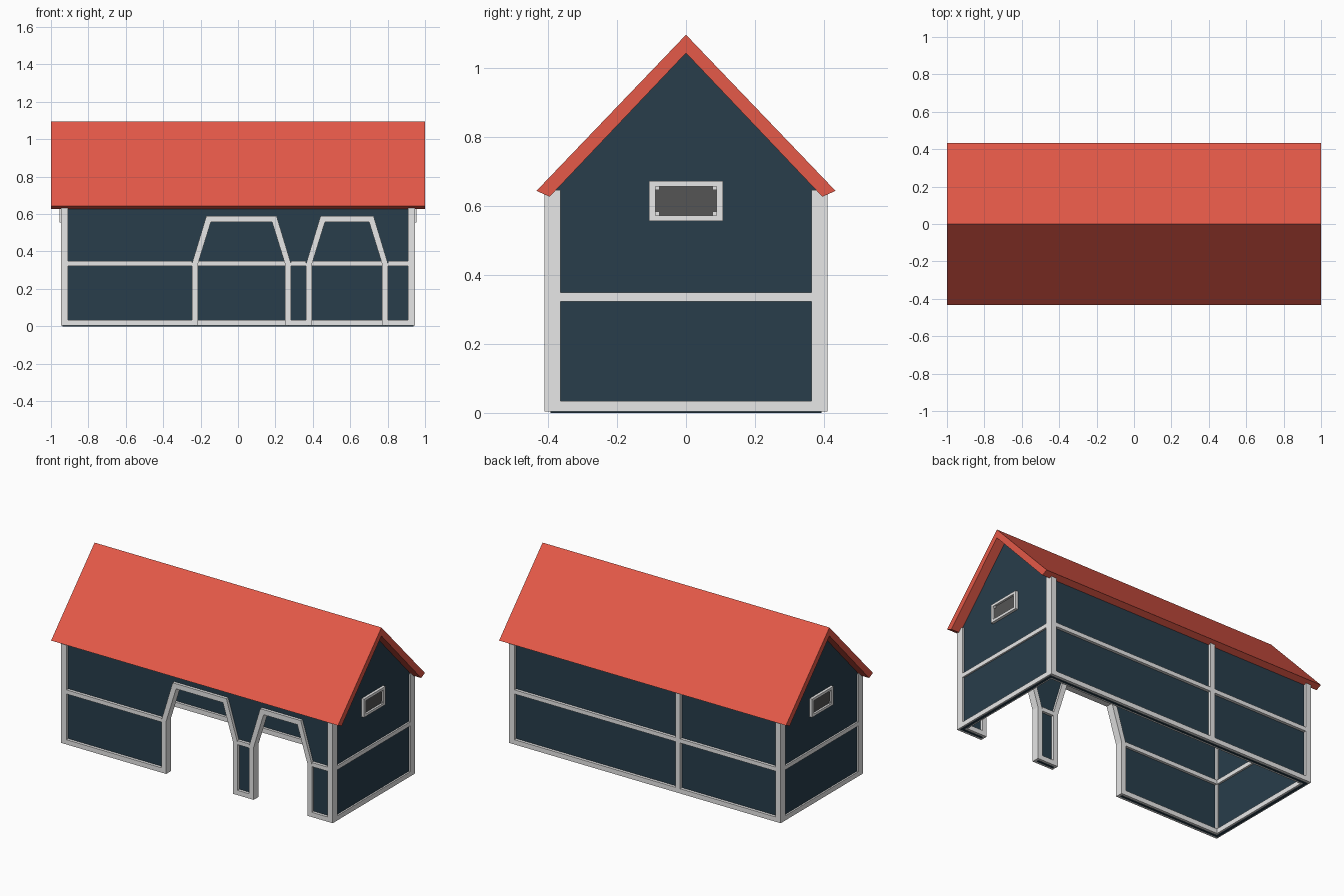
import bpy, bmesh

if "Cube" in bpy.data.objects:
    bpy.data.objects.remove(bpy.data.objects["Cube"])


def material(name, rgb):
    m = bpy.data.materials.new(name)
    m.diffuse_color = (*rgb, 1)
    m.use_nodes = True
    m.node_tree.nodes["Principled BSDF"].inputs["Base Color"].default_value = m.diffuse_color
    return m


RED = material("red roof", (0.78, 0.10, 0.065))
NAVY = material("dark blue wall", (0.021, 0.047, 0.07))
GREY = material("light grey timber", (0.8, 0.8, 0.8))
PANE = material("dark grey pane", (0.09, 0.09, 0.09))


def prism(name, pts, axis, lo, hi, mat):
    """Extrude a 2D outline along x (outline in y,z) or along y (outline in x,z)."""
    bm = bmesh.new()
    place = (lambda a, b: (lo, a, b)) if axis == "x" else (lambda a, b: (a, lo, b))
    face = bm.faces.new([bm.verts.new(place(a, b)) for a, b in pts])
    ext = bmesh.ops.extrude_face_region(bm, geom=[face])
    d = (hi - lo, 0, 0) if axis == "x" else (0, hi - lo, 0)
    bmesh.ops.translate(bm, vec=d, verts=[v for v in ext["geom"] if isinstance(v, bmesh.types.BMVert)])
    bmesh.ops.recalc_face_normals(bm, faces=bm.faces)
    me = bpy.data.meshes.new(name)
    bm.to_mesh(me)
    bm.free()
    me.materials.append(mat)
    ob = bpy.data.objects.new(name, me)
    bpy.context.collection.objects.link(ob)
    return ob


def box(name, x, y, z, mat):
    x, y = sorted(x), sorted(y)
    return prism(name, [(x[0], z[0]), (x[1], z[0]), (x[1], z[1]), (x[0], z[1])], "y", y[0], y[1], mat)


# Timber extents: outer and inner faces of the frame
XO, XI, YO, YI = 0.947, 0.91, 0.41, 0.363
SILL, RAIL, TOP, SPRING = (0.004, 0.034), (0.322, 0.348), 0.645, 0.335
FRONT, BACK = (-YO, -YI), (YI, YO)

# Arches: centre, half widths of opening (outer, inner) and of head (outer, inner)
ARCHES = [(0.0185, 0.265, 0.2325, 0.1875, 0.163), (0.583, 0.219, 0.187, 0.1415, 0.1175)]


def arch_line(c, half, head, z0, ztop):
    return [(c - half, z0), (c - half, SPRING), (c - head, ztop),
            (c + head, ztop), (c + half, SPRING), (c + half, z0)]


# Roof
prism("roof", [(0, 1.095), (0.433, 0.643), (0.395, 0.626), (0, 1.042),
               (-0.395, 0.626), (-0.433, 0.643)], "x", -1, 1, RED)

# Long walls, the front one cut by the arches
outline = [(-0.937, 0)]
for c, ho, hi, to, ti in ARCHES:
    outline += arch_line(c, (ho + hi) / 2, (to + ti) / 2, 0, 0.575)
outline += [(0.937, 0), (0.937, 0.64), (-0.937, 0.64)]
prism("front_wall", outline, "y", -0.392, -0.379, NAVY)
box("back_wall", (-0.937, 0.937), (0.379, 0.392), (0, 0.64), NAVY)

# Arch frames
for c, ho, hi, to, ti in ARCHES:
    prism("arch_frame", arch_line(c, ho, to, 0.004, 0.591) + arch_line(c, hi, ti, 0.004, 0.559)[::-1],
          "y", *FRONT, GREY)

# Front sills and rails between the arches
edges = [-XI] + [c + s * a[1] for a in ARCHES for c in a[:1] for s in (-1, 1)] + [XI]
for x in zip(edges[::2], edges[1::2]):
    box("front_sill", x, FRONT, SILL, GREY)
    box("front_rail", x, FRONT, RAIL, GREY)

# Back timbers
box("back_sill", (-XI, XI), BACK, SILL, GREY)
box("back_rail", (-XI, XI), BACK, RAIL, GREY)
box("back_post", (-0.246, -0.214), BACK, (0.004, TOP), GREY)

for s in (-1, 1):
    # Gable wall
    prism("gable_wall", [(-0.392, 0), (0.392, 0), (0.392, 0.645), (0, 1.06), (-0.392, 0.645)],
          "x", s * 0.922, s * 0.937, NAVY)
    # Gable timbers and corner posts
    gx = (s * XI, s * XO)
    box("gable_sill", gx, (-YI, YI), SILL, GREY)
    box("gable_rail", gx, (-YI, YI), RAIL, GREY)
    for y in (FRONT, BACK):
        box("corner_post", gx, y, (0.004, TOP), GREY)
    # Gable window with pane, frame and corner blocks
    wx = (s * 0.905, s * 0.954)
    box("window_pane", (s * 0.915, s * 0.942), (-0.092, 0.092), (0.568, 0.66), PANE)
    for z in ((0.556, 0.572), (0.656, 0.672)):
        box("window_frame_bar", wx, (-0.107, 0.107), z, GREY)
    for t in (-1, 1):
        box("window_frame_side", wx, (t * 0.088, t * 0.107), (0.572, 0.656), GREY)
        for z in ((0.572, 0.583), (0.645, 0.656)):
            box("window_corner_block", (s * 0.912, s * 0.947), (t * 0.077, t * 0.088), z, GREY)
